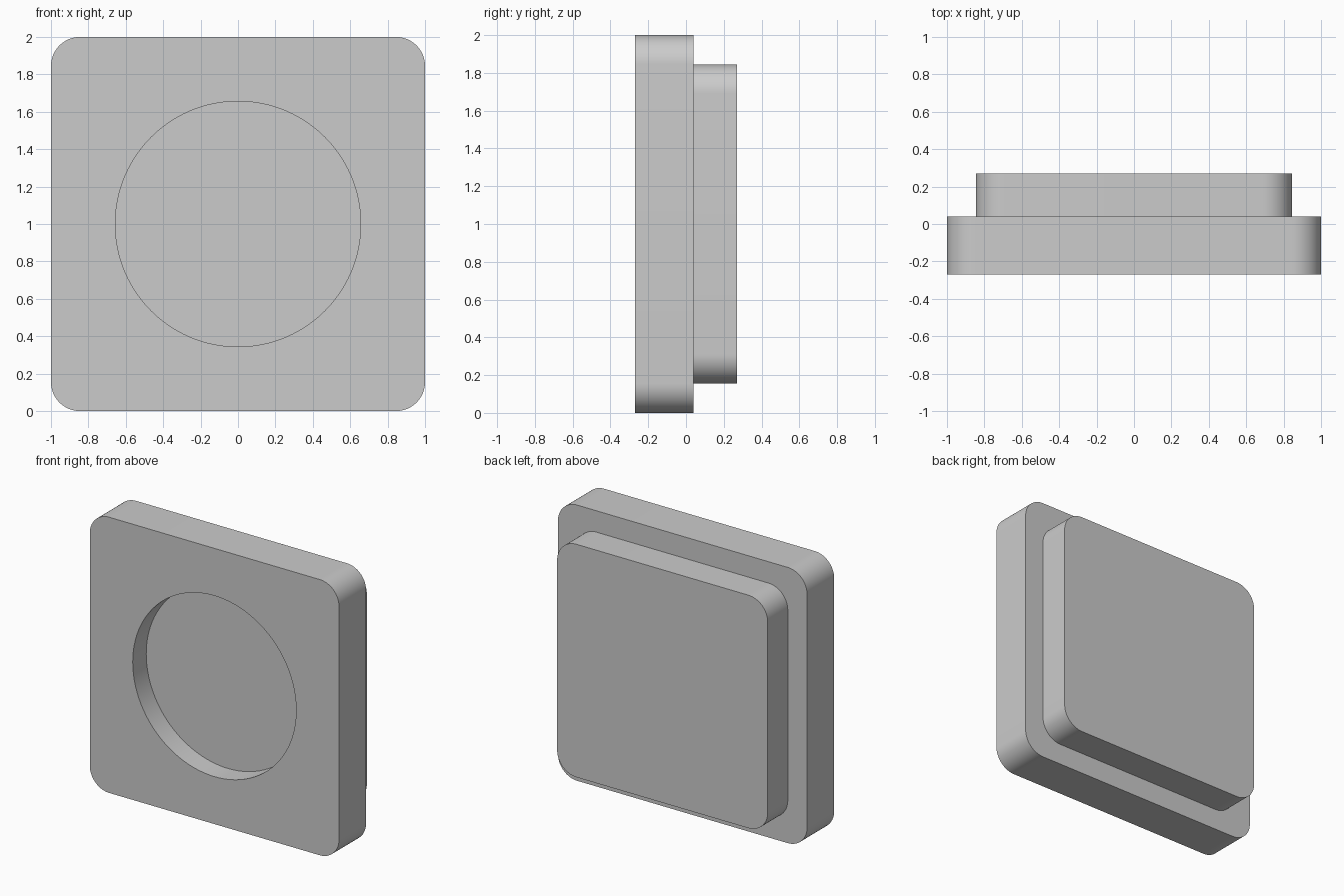
import bpy
import bmesh
from math import cos, sin, pi

cube = bpy.data.objects.get("Cube")
if cube:
    bpy.data.objects.remove(cube, do_unlink=True)

grey = bpy.data.materials.new("light grey")
grey.use_nodes = True
colour = (0.6, 0.6, 0.6, 1)
grey.diffuse_color = colour
grey.node_tree.nodes["Principled BSDF"].inputs["Base Color"].default_value = colour

CENTRE_Z = 1.0


def rounded_square(half, radius, steps=16):
    """Outline of a square with rounded corners, as (x, z) points."""
    inner = half - radius
    points = []
    for quarter, (sx, sz) in enumerate([(1, 1), (-1, 1), (-1, -1), (1, -1)]):
        for i in range(steps + 1):
            a = (quarter + i / steps) * pi / 2
            points.append((sx * inner + radius * cos(a), sz * inner + radius * sin(a)))
    return points


def circle(radius, sides=96):
    return [(radius * cos(2 * pi * i / sides), radius * sin(2 * pi * i / sides))
            for i in range(sides)]


def slab(name, outline, front, back):
    """Extrude an outline along y from front to back."""
    bm = bmesh.new()
    face = bm.faces.new([bm.verts.new((x, front, CENTRE_Z + z)) for x, z in outline])
    moved = bmesh.ops.extrude_face_region(bm, geom=[face])["geom"]
    verts = [v for v in moved if isinstance(v, bmesh.types.BMVert)]
    bmesh.ops.translate(bm, vec=(0, back - front, 0), verts=verts)
    bmesh.ops.recalc_face_normals(bm, faces=bm.faces)
    mesh = bpy.data.meshes.new(name)
    bm.to_mesh(mesh)
    bm.free()
    mesh.materials.append(grey)
    obj = bpy.data.objects.new(name, mesh)
    bpy.context.collection.objects.link(obj)
    return obj


# Wide front plate and the smaller block behind it
front_plate = slab("front_plate", rounded_square(1.0, 0.155), -0.27, 0.04)
back_block = slab("back_block", rounded_square(0.845, 0.155), 0.04, 0.27)

# Shallow round recess in the front
cutter = slab("recess_cutter", circle(0.656), -0.4, -0.115)
cutter.hide_render = True
cutter.hide_viewport = True
cut = front_plate.modifiers.new("recess", "BOOLEAN")
cut.operation = "DIFFERENCE"
cut.solver = "EXACT"
cut.object = cutter

# Apply the cut, then smooth the curved walls
bpy.context.view_layer.objects.active = front_plate
front_plate.select_set(True)
bpy.ops.object.modifier_apply(modifier=cut.name)
bpy.data.objects.remove(cutter, do_unlink=True)
back_block.select_set(True)
bpy.ops.object.shade_smooth_by_angle()
